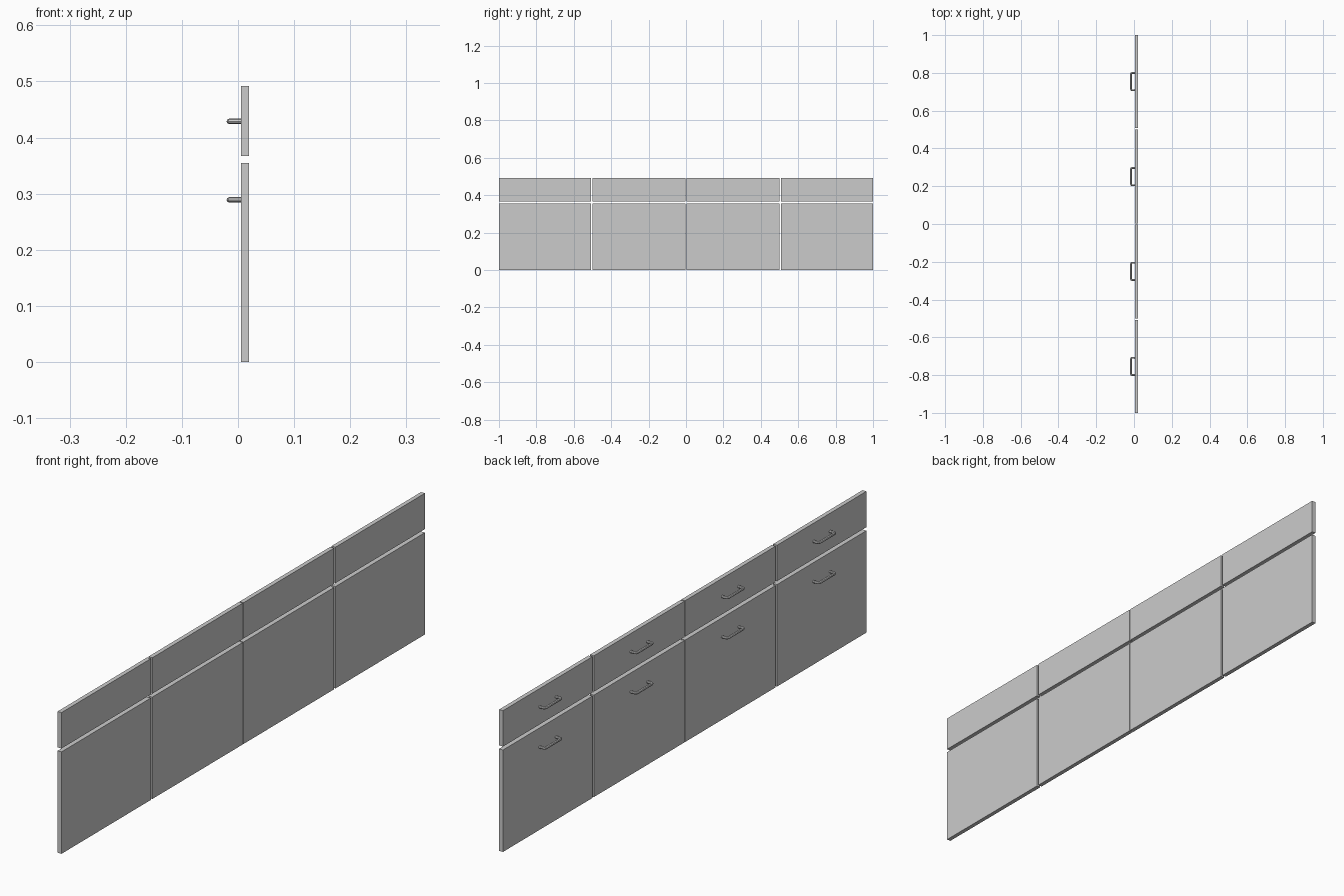
import bpy

cube = bpy.data.objects.get("Cube")
if cube:
    bpy.data.objects.remove(cube, do_unlink=True)

grey = bpy.data.materials.new("light grey")
grey.use_nodes = True
colour = (0.6, 0.6, 0.6, 1)
grey.diffuse_color = colour
grey.node_tree.nodes["Principled BSDF"].inputs["Base Color"].default_value = colour

FRONT, BACK = 0.005, 0.02      # panel faces along x
TIP = -0.0205                  # outermost point of the handles
RADIUS = 0.0047


def panel(name, y0, y1, z0, z1):
    """Flat rectangular cabinet front."""
    bpy.ops.mesh.primitive_cube_add(
        size=1, location=((FRONT + BACK) / 2, (y0 + y1) / 2, (z0 + z1) / 2))
    ob = bpy.context.object
    ob.name = name
    ob.scale = (BACK - FRONT, y1 - y0, z1 - z0)
    bpy.ops.object.transform_apply(location=False, rotation=False, scale=True)
    ob.data.materials.append(grey)


def handle(name, y, z):
    """Round bar pull with two legs and softened corners."""
    half, bar, cut = 0.05 - RADIUS, TIP + RADIUS, 0.005
    side = [(FRONT + 0.002, half), (bar + cut, half),
            (bar + cut * 0.3, half - cut * 0.3), (bar, half - cut)]
    path = [(x, -w) for x, w in side] + [(x, w) for x, w in reversed(side)]
    curve = bpy.data.curves.new(name, "CURVE")
    curve.dimensions = "3D"
    curve.bevel_depth = RADIUS
    curve.bevel_resolution = 2
    curve.use_fill_caps = True
    spline = curve.splines.new("POLY")
    spline.points.add(len(path) - 1)
    for point, (x, w) in zip(spline.points, path):
        point.co = (x, w, 0, 1)
    ob = bpy.data.objects.new(name, curve)
    ob.location = (0, y, z)
    bpy.context.collection.objects.link(ob)
    curve.materials.append(grey)
    # Turn the swept bar into a mesh
    bpy.ops.object.select_all(action="DESELECT")
    ob.select_set(True)
    bpy.context.view_layer.objects.active = ob
    bpy.ops.object.convert(target="MESH")
    bpy.ops.object.shade_smooth_by_angle()


# Four columns, each with a drawer front above a door
columns = [(-1, -0.508), (-0.5, -0.002), (0.002, 0.5), (0.508, 1)]
rows = [("door", 0, 0.355, 0.289), ("drawer", 0.367, 0.492, 0.429)]
for i, (y0, y1) in enumerate(columns, 1):
    for kind, z0, z1, grip in rows:
        panel(f"{kind}_front_{i}", y0, y1, z0, z1)
        handle(f"{kind}_handle_{i}", (y0 + y1) / 2, grip)
